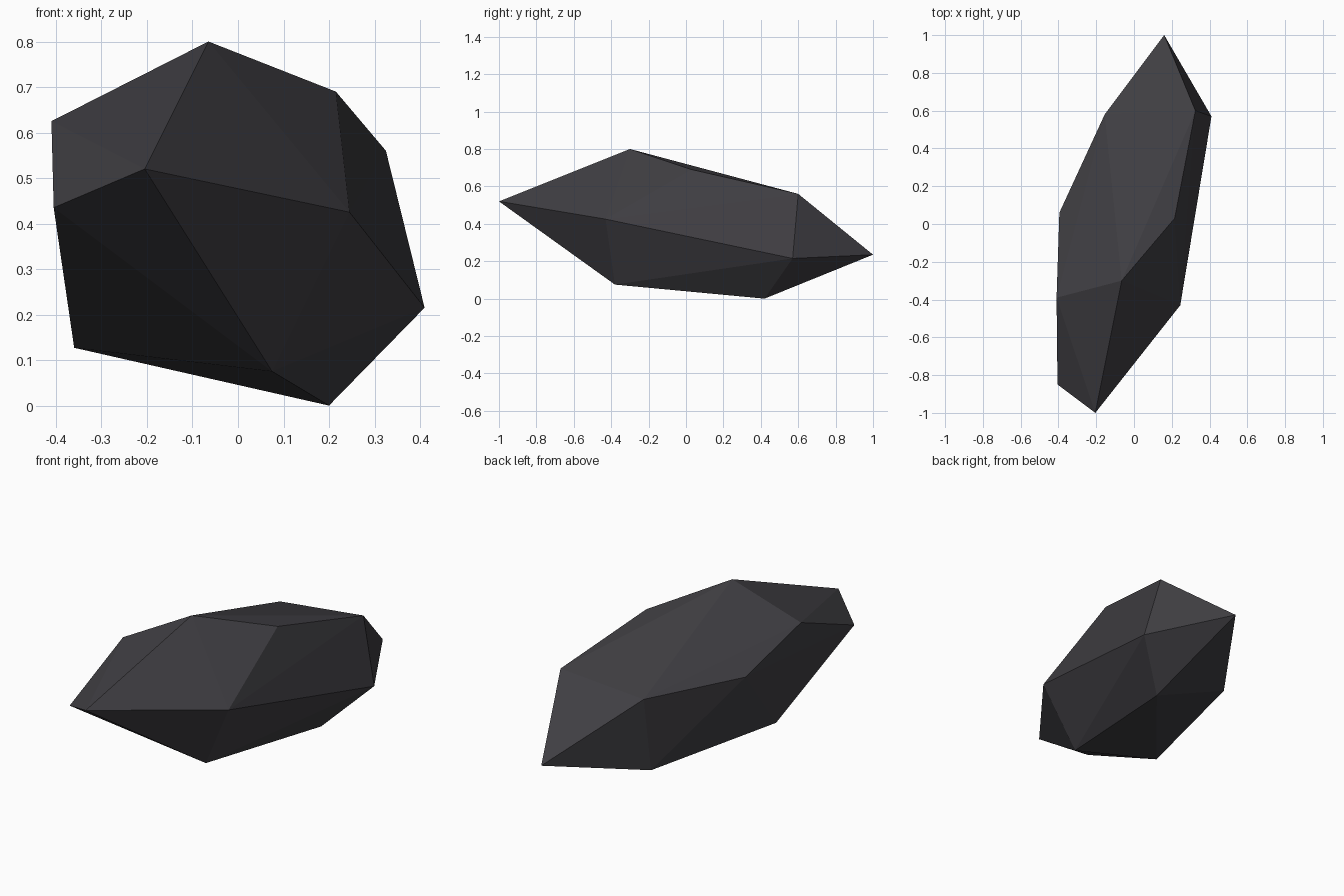
import bpy
import bmesh

default_cube = bpy.data.objects.get("Cube")
if default_cube:
    bpy.data.objects.remove(default_cube, do_unlink=True)


def make_material(name, colour):
    material = bpy.data.materials.new(name)
    material.use_nodes = True
    material.diffuse_color = (*colour, 1)
    shader = next(n for n in material.node_tree.nodes if n.type == 'BSDF_PRINCIPLED')
    shader.inputs["Base Color"].default_value = (*colour, 1)
    shader.inputs["Roughness"].default_value = 0.9
    return material


def make_faceted_rock(name, corners, material):
    """Wrap flat facets around the corner points of a stone."""
    mesh = bpy.data.meshes.new(name)
    bm = bmesh.new()
    for corner in corners:
        bm.verts.new(corner)
    bmesh.ops.convex_hull(bm, input=list(bm.verts))
    bmesh.ops.recalc_face_normals(bm, faces=list(bm.faces))
    for face in bm.faces:
        face.smooth = False
    bm.to_mesh(mesh)
    bm.free()
    mesh.materials.append(material)
    rock = bpy.data.objects.new(name, mesh)
    bpy.context.scene.collection.objects.link(rock)
    return rock


# Upper ridge of the stone
ridge = [(-.065, -.3, .8), (.215, .03, .69), (.325, .6, .56),
         (-.155, .58, .515), (-.395, .06, .5), (-.41, -.39, .625)]

# Pointed ends and widest side corners
girdle = [(-.205, -1, .52), (-.405, -.85, .435), (.245, -.43, .425),
          (.41, .57, .215), (.16, 1, .235)]

# Underside
base = [(-.36, -.25, .127), (.075, -.38, .075), (.2, .42, 0), (-.16, .525, .115)]

dark_stone = make_material("dark stone", (.05, .048, .055))
make_faceted_rock("rock", ridge + girdle + base, dark_stone)
